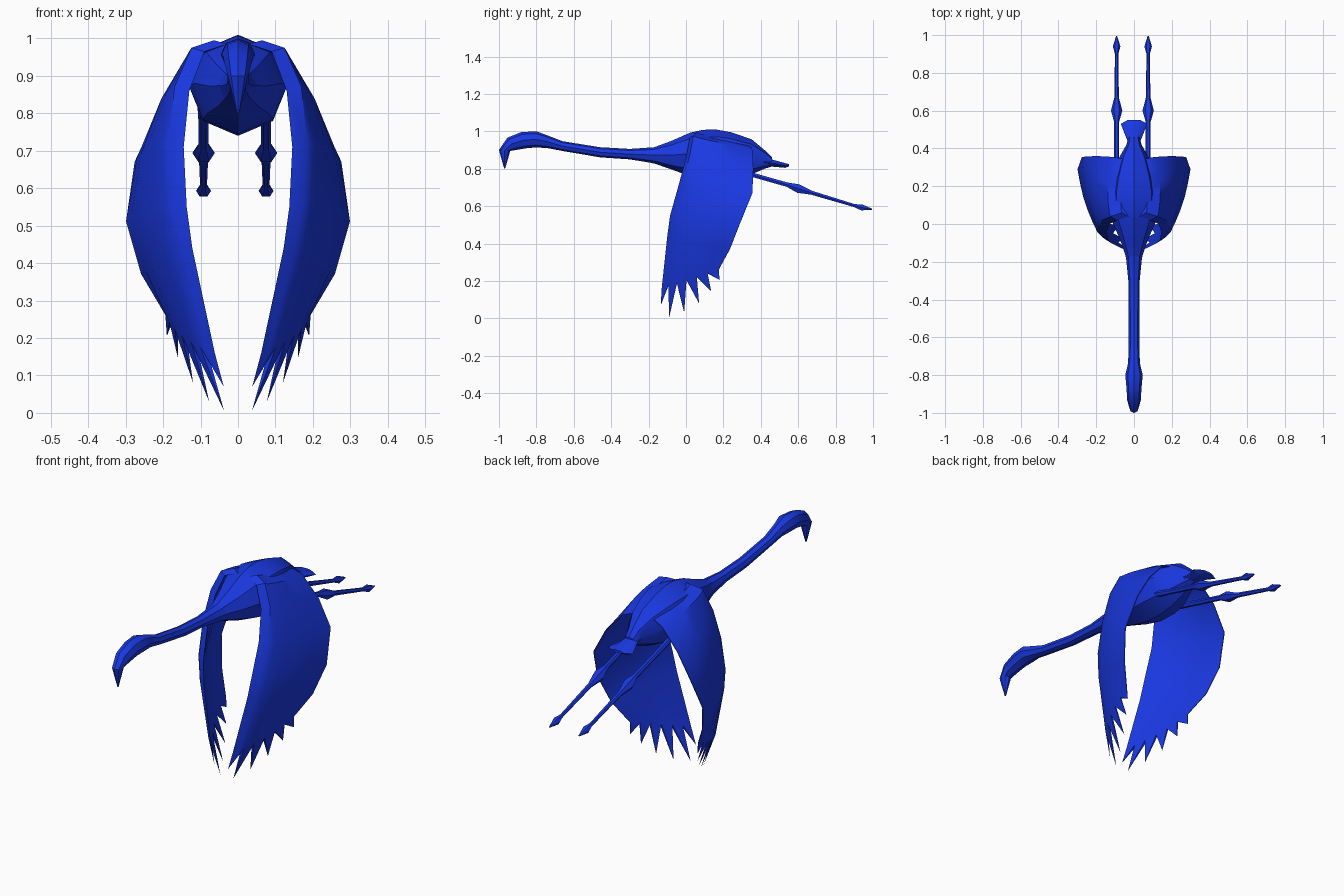
import bpy, bmesh, math
from mathutils import Vector

if "Cube" in bpy.data.objects:
    bpy.data.objects.remove(bpy.data.objects["Cube"])

mat = bpy.data.materials.new("blue_plumage")
mat.diffuse_color = (0.01, 0.04, 0.76, 1)
mat.use_nodes = True
mat.node_tree.nodes["Principled BSDF"].inputs["Base Color"].default_value = mat.diffuse_color


def finish(name, bm):
    bmesh.ops.recalc_face_normals(bm, faces=bm.faces)
    me = bpy.data.meshes.new(name)
    bm.to_mesh(me)
    bm.free()
    me.materials.append(mat)
    ob = bpy.data.objects.new(name, me)
    bpy.context.collection.objects.link(ob)
    bpy.ops.object.select_all(action='DESELECT')
    ob.select_set(True)
    bpy.context.view_layer.objects.active = ob
    bpy.ops.object.shade_smooth_by_angle(angle=math.radians(35))
    return ob


def bridge(bm, a, b):
    n = len(a)
    for i in range(n):
        bm.faces.new((a[i], a[(i + 1) % n], b[(i + 1) % n], b[i]))


def loft(name, rings, sides=8, x0=0.0):
    """Each ring: top y, top z, bottom y, bottom z, half width."""
    bm = bmesh.new()
    loops = []
    for ty, tz, by, bz, hw in rings:
        loop = []
        for i in range(sides):
            a = 2 * math.pi * i / sides
            f = (1 + math.sin(a)) / 2
            loop.append(bm.verts.new((x0 + hw * math.cos(a),
                                      by + (ty - by) * f, bz + (tz - bz) * f)))
        loops.append(loop)
    for a, b in zip(loops, loops[1:]):
        bridge(bm, a, b)
    bm.faces.new(loops[0])
    bm.faces.new(loops[-1])
    return finish(name, bm)


# head with hooked bill, and long neck
loft("head_and_neck", [
    (-.972, .800, -.966, .803, .004),
    (-1.0, .900, -.94, .895, .026),
    (-.955, .966, -.91, .900, .036),
    (-.88, .996, -.85, .910, .040),
    (-.80, 1.0, -.80, .914, .046),
    (-.74, .978, -.74, .910, .032),
    (-.66, .947, -.66, .895, .028),
    (-.46, .915, -.46, .861, .028),
    (-.30, .906, -.30, .850, .030),
    (-.17, .915, -.19, .832, .042),
    (-.05, .950, -.05, .800, .080)])

# body tapering back to the tail root
loft("body", [
    (-.17, .915, -.19, .835, .040),
    (-.08, .948, -.08, .797, .075),
    (.02, .992, .00, .768, .115),
    (.09, 1.008, .09, .745, .132),
    (.16, 1.010, .20, .740, .132),
    (.24, .995, .28, .748, .115),
    (.35, .958, .35, .770, .080),
    (.42, .900, .42, .800, .040),
    (.46, .860, .46, .812, .030)])

# fanned tail
loft("tail", [
    (.36, .90, .36, .80, .045),
    (.44, .858, .44, .810, .035),
    (.53, .832, .53, .803, .070),
    (.55, .826, .55, .812, .035)], sides=6)

# trailing legs with knee and foot swellings
for side, x in (("left", -.092), ("right", .075)):
    path = [(.20, .815, .016, .016), (.36, .766, .013, .013), (.54, .715, .013, .013),
            (.60, .694, .030, .026), (.67, .672, .012, .012), (.90, .603, .009, .009),
            (.94, .593, .020, .018), (.995, .583, .003, .003)]
    loft(side + "_leg", [(y + h * .25, z + h, y - h * .25, z - h, w)
                         for y, z, w, h in path], sides=6, x0=x)

# wing stations: leading edge, trailing edge, leading edge thickness
stations = [
    ((.03, .04, .985), (.03, .34, .93), .03),
    ((.09, .02, .965), (.11, .355, .90), .03),
    ((.13, .00, .86), (.20, .36, .80), .035),
    ((.145, -.04, .71), (.272, .355, .67), .036),
    ((.137, -.085, .55), (.295, .29, .51), .032),
    ((.122, -.10, .44), (.255, .235, .37), .028),
    ((.062, -.13, .16), (.19, .175, .26), .015)]
tips = [(.038, -.135, .07), (.037, -.09, .005), (.077, -.01, .03),
        (.12, .07, .08), (.16, .135, .145), (.19, .18, .205)]
N = len(tips)


def wing(name, s):
    bm = bmesh.new()
    loops = []
    for lead, trail, t in stations:
        lead, trail = Vector(lead), Vector(trail)
        outer, inner = [], []
        for i in range(N + 1):
            f = (i / N) ** 1.2
            p = lead.lerp(trail, f)
            camber = .02 * math.sin(math.pi * f)
            th = t * (1 - f) + .004
            back = .02 if i == 0 else 0
            outer.append(bm.verts.new((s * (p.x + camber + th), p.y + back, p.z + .3 * th)))
            inner.append(bm.verts.new((s * (p.x + camber), p.y, p.z)))
        loops.append(outer + inner[::-1])
    for a, b in zip(loops, loops[1:]):
        bridge(bm, a, b)
    bm.faces.new(loops[0])
    # pointed flight feathers
    end = loops[-1]
    m = len(end)
    for i, (x, y, z) in enumerate(tips):
        tip = bm.verts.new((s * x, y, z))
        q = [end[i], end[i + 1], end[m - 2 - i], end[m - 1 - i]]
        for k in range(4):
            bm.faces.new((q[k], q[(k + 1) % 4], tip))
    return finish(name, bm)


wing("right_wing", 1)
wing("left_wing", -1)
